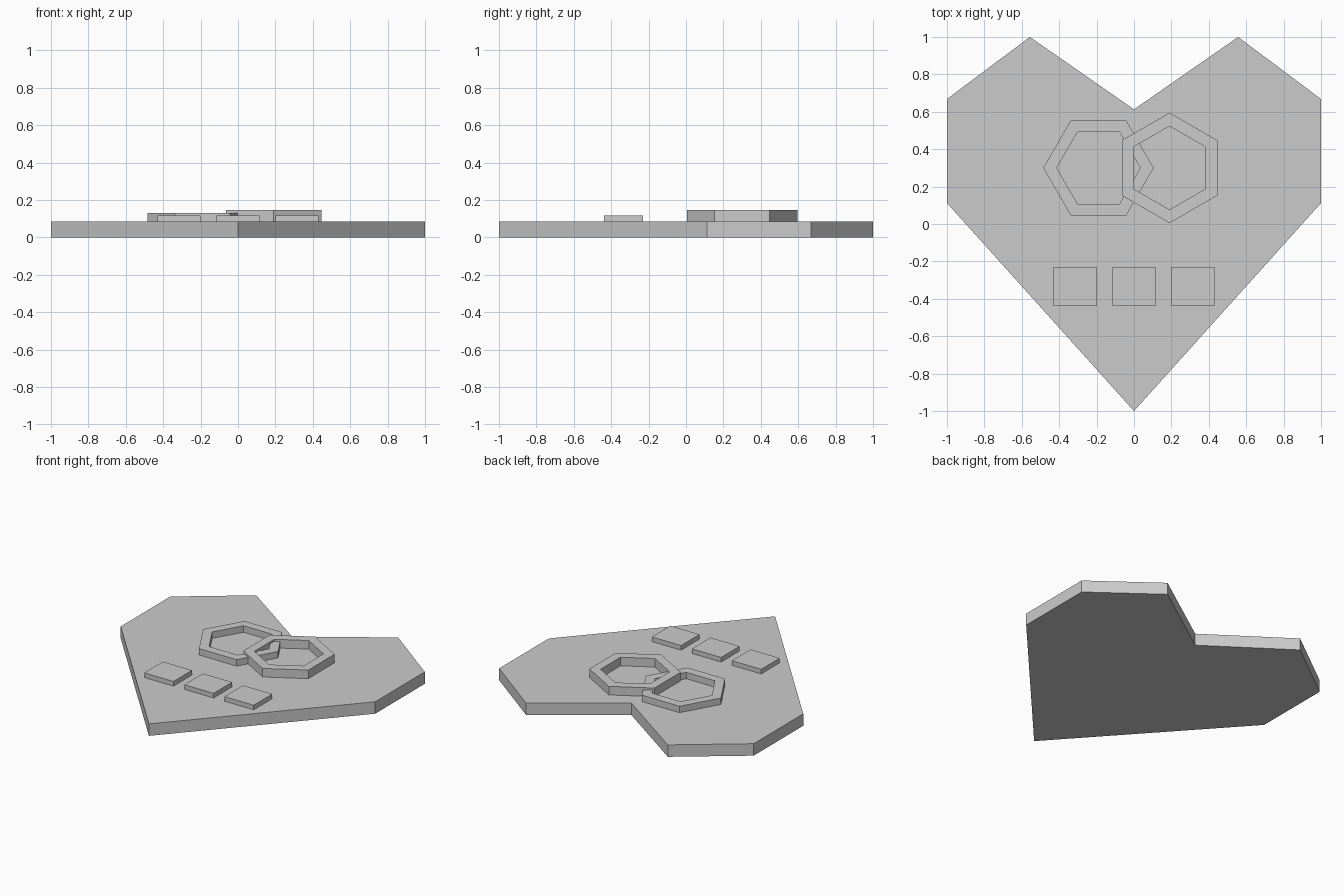
import bpy, bmesh
from math import cos, sin, radians

cube = bpy.data.objects.get("Cube")
if cube:
    bpy.data.objects.remove(cube, do_unlink=True)

grey = bpy.data.materials.new("plain_grey")
grey.use_nodes = True
grey.diffuse_color = (0.6, 0.6, 0.6, 1)
grey.node_tree.nodes["Principled BSDF"].inputs["Base Color"].default_value = (0.6, 0.6, 0.6, 1)

DECK = 0.085


def finish(name, bm):
    bmesh.ops.recalc_face_normals(bm, faces=bm.faces)
    mesh = bpy.data.meshes.new(name)
    bm.to_mesh(mesh)
    bm.free()
    mesh.materials.append(grey)
    obj = bpy.data.objects.new(name, mesh)
    bpy.context.collection.objects.link(obj)
    return obj


def prism(name, outline, z0, z1):
    """Solid with a flat outline, raised from z0 to z1."""
    bm = bmesh.new()
    face = bm.faces.new([bm.verts.new((x, y, z0)) for x, y in outline])
    raised = bmesh.ops.extrude_face_region(bm, geom=[face], use_keep_orig=True)["geom"]
    verts = [v for v in raised if isinstance(v, bmesh.types.BMVert)]
    bmesh.ops.translate(bm, verts=verts, vec=(0, 0, z1 - z0))
    return finish(name, bm)


def hex_ring(name, x, y, turn, z0, z1, outer=0.295, inner=0.223):
    """Flat hexagonal frame with an open centre."""
    bm = bmesh.new()
    loops = []
    for r, z in ((outer, z0), (outer, z1), (inner, z1), (inner, z0)):
        angles = [radians(60 * i + turn) for i in range(6)]
        loops.append([bm.verts.new((x + r * cos(a), y + r * sin(a), z)) for a in angles])
    for k in range(4):
        a, b = loops[k], loops[(k + 1) % 4]
        for i in range(6):
            j = (i + 1) % 6
            bm.faces.new((a[i], a[j], b[j], b[i]))
    return finish(name, bm)


# Heart-shaped base: one half mirrored across the centre line
half = [(1, 0.112), (1, 0.668), (0.557, 1)]
heart = [(0, -1)] + half + [(0, 0.613)] + [(-x, y) for x, y in reversed(half)]
prism("heart_base", heart, 0, DECK)

# Two linked hexagonal rings
hex_ring("right_ring", -0.19, 0.3, 0, DECK, 0.131)
hex_ring("left_ring", 0.19, 0.3, 30, DECK, 0.146)

# Row of raised square tiles
for side, x in (("right", -0.315), ("middle", 0), ("left", 0.315)):
    w, y0, y1 = 0.115, -0.438, -0.23
    prism(side + "_tile", [(x - w, y0), (x + w, y0), (x + w, y1), (x - w, y1)], DECK, 0.118)
